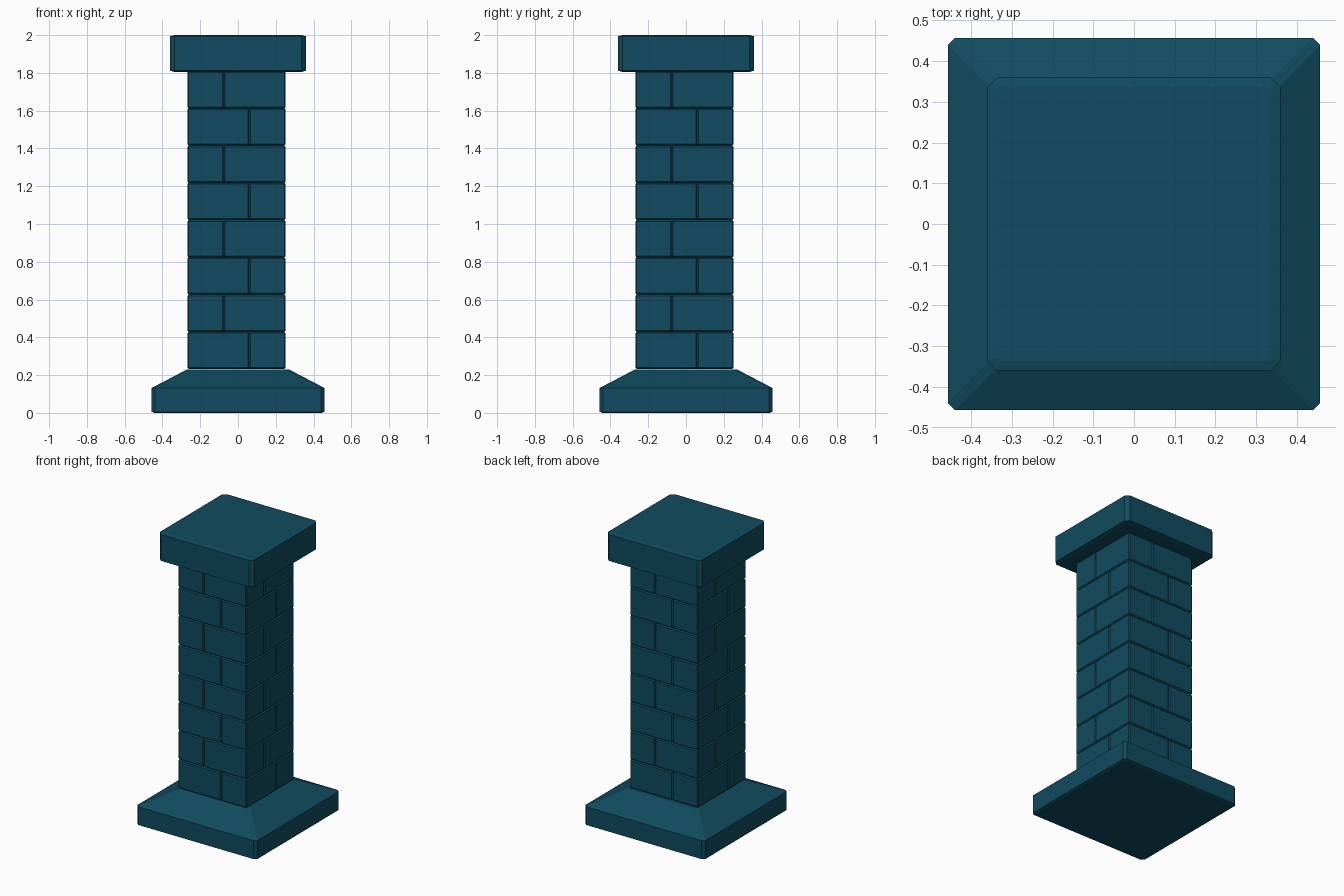
import bpy, bmesh, math
from mathutils import Matrix, Vector

if "Cube" in bpy.data.objects:
    bpy.data.objects.remove(bpy.data.objects["Cube"])

teal = bpy.data.materials.new("dark_teal_stone")
teal.diffuse_color = (0.0052, 0.071, 0.115, 1)
teal.use_nodes = True
teal.node_tree.nodes["Principled BSDF"].inputs["Base Color"].default_value = teal.diffuse_color


def finish(name, bm):
    bmesh.ops.recalc_face_normals(bm, faces=bm.faces[:])
    me = bpy.data.meshes.new(name)
    bm.to_mesh(me)
    bm.free()
    me.materials.append(teal)
    ob = bpy.data.objects.new(name, me)
    bpy.context.collection.objects.link(ob)
    return ob


def slab(name, rings):
    """Stack of square rings with cut corners: (half width, corner cut, height)."""
    bm = bmesh.new()
    loops = []
    for h, c, z in rings:
        k = h - c
        pts = [(k, -h), (h, -k), (h, k), (k, h), (-k, h), (-h, k), (-h, -k), (-k, -h)]
        loops.append([bm.verts.new((x, y, z)) for x, y in pts])
    for a, b in zip(loops, loops[1:]):
        for i in range(8):
            j = (i + 1) % 8
            bm.faces.new((a[i], a[j], b[j], b[i]))
    bm.faces.new(loops[0][::-1])
    bm.faces.new(loops[-1])
    return finish(name, bm)


# Plinth with sloping top
slab("base", [(0.442, 0.016, 0.0), (0.457, 0.018, 0.006),
              (0.457, 0.018, 0.132), (0.27, 0.02, 0.23)])

# Capstone with eased edges
slab("capstone", [(0.336, 0.006, 1.805), (0.36, 0.025, 1.812),
                  (0.36, 0.025, 1.994), (0.336, 0.006, 2.0)])

# Brick shaft: four bricks per course in a pinwheel, mirrored each course
H, S, OFF = 0.26, 0.067, -0.008
Z0, COURSES = 0.232, 8
STEP = (1.81 - Z0) / COURSES
for row in range(COURSES):
    bm = bmesh.new()
    side = 1 if row % 2 else -1
    size = Vector((H + S, H - S, STEP))
    mid = Vector((side * (H - S) / 2, -(H + S) / 2, Z0 + (row + 0.5) * STEP))
    for q in range(4):
        m = (Matrix.Translation((OFF, OFF, 0)) @ Matrix.Rotation(q * math.pi / 2, 4, 'Z')
             @ Matrix.Translation(mid) @ Matrix.Diagonal((*size, 1)))
        bmesh.ops.create_cube(bm, size=1, matrix=m)
    bmesh.ops.bevel(bm, geom=bm.edges[:], offset=0.007, segments=1,
                    affect='EDGES', profile=0.5)
    finish("brick_course_%d" % (row + 1), bm)
